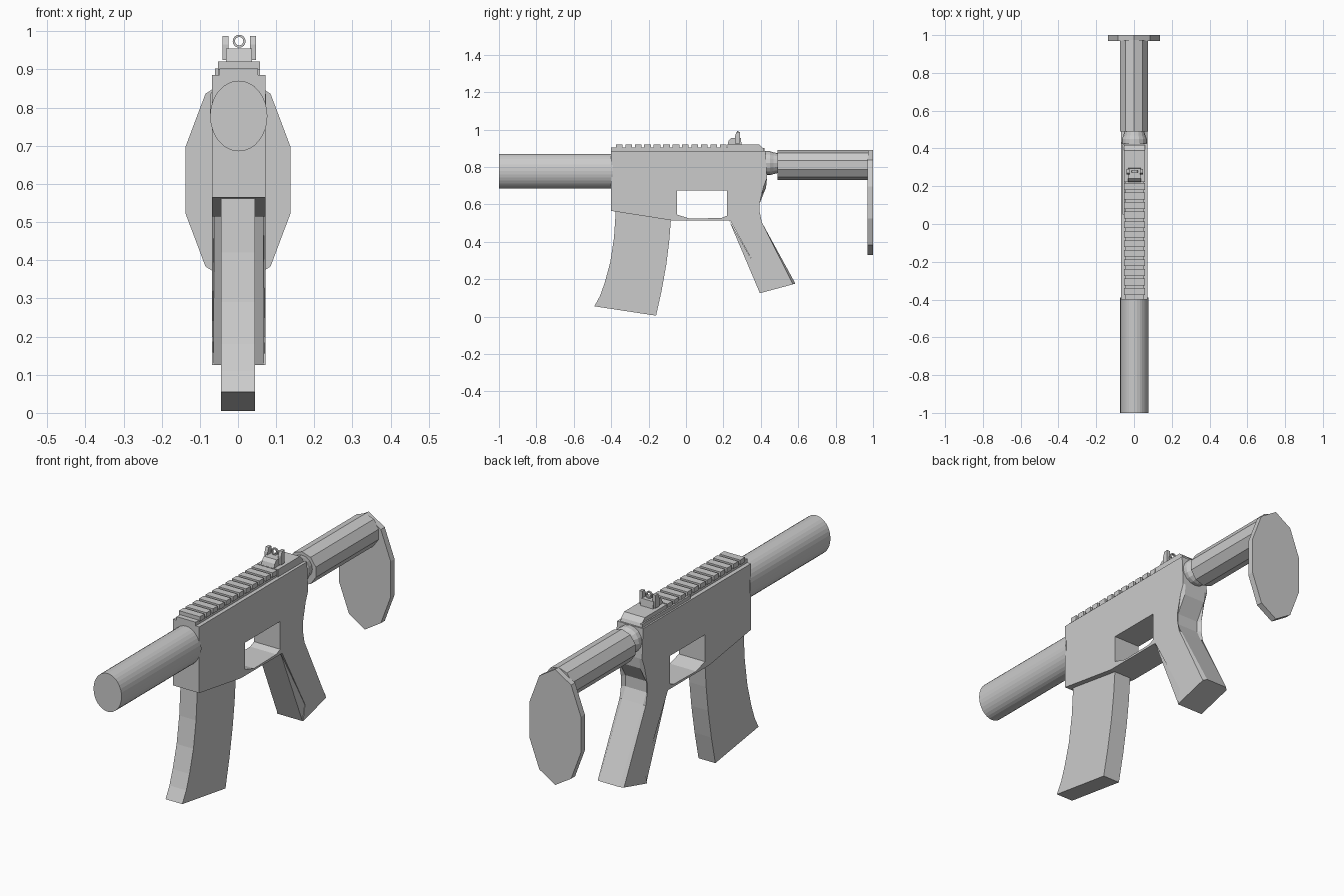
import bpy, bmesh, math
from mathutils import Vector

if "Cube" in bpy.data.objects:
    bpy.data.objects.remove(bpy.data.objects["Cube"])


def finish(bm, name):
    bmesh.ops.recalc_face_normals(bm, faces=bm.faces)
    me = bpy.data.meshes.new(name)
    bm.to_mesh(me)
    bm.free()
    ob = bpy.data.objects.new(name, me)
    bpy.context.collection.objects.link(ob)
    return ob


def prism(name, pts, x0, x1, bevel_span=None, bevel=0.014):
    """Extrude a (y, z) profile along x, optionally chamfering a run of its side edges."""
    bm = bmesh.new()
    a = [bm.verts.new((x0, y, z)) for y, z in pts]
    b = [bm.verts.new((x1, y, z)) for y, z in pts]
    n = len(pts)
    bm.faces.new(a)
    bm.faces.new(b[::-1])
    for i in range(n):
        bm.faces.new((a[i], a[(i + 1) % n], b[(i + 1) % n], b[i]))
    if bevel_span:
        edges = [bm.edges.get((r[i], r[i + 1])) for i in range(*bevel_span) for r in (a, b)]
        bmesh.ops.bevel(bm, geom=edges, offset=bevel, segments=1, affect='EDGES')
    return finish(bm, name)


def box(name, x0, x1, y0, y1, z0, z1):
    return prism(name, [(y0, z0), (y1, z0), (y1, z1), (y0, z1)], x0, x1)


def tube(name, rings, sides, cx, cz):
    """Loft elliptical rings (y, rx, rz) along y, first corner pointing up."""
    bm = bmesh.new()
    loops = []
    for y, rx, rz in rings:
        loops.append([bm.verts.new((cx + rx * math.sin(t), y, cz + rz * math.cos(t)))
                      for t in (2 * math.pi * i / sides for i in range(sides))])
    for p, q in zip(loops, loops[1:]):
        for i in range(sides):
            j = (i + 1) % sides
            bm.faces.new((p[i], p[j], q[j], q[i]))
    bm.faces.new(loops[0])
    bm.faces.new(loops[-1][::-1])
    return finish(bm, name)


# Receiver and grip in one side profile, chamfered down the back
W0, W1 = -0.068, 0.072
body = prism("receiver", [
    (-0.40, 0.565), (-0.40, 0.885), (0.425, 0.885), (0.433, 0.74), (0.428, 0.69),
    (0.38, 0.61), (0.38, 0.556), (0.405, 0.505), (0.585, 0.176), (0.395, 0.125),
    (0.41, 0.20), (0.235, 0.515), (-0.08, 0.515)], W0, W1, (3, 8))

# Trigger opening cut through the receiver
cutter = prism("trigger_opening_cutter", [
    (-0.048, 0.675), (0.22, 0.675), (0.22, 0.54), (0.19, 0.527), (0.02, 0.524),
    (-0.048, 0.545)], -0.2, 0.2)
mod = body.modifiers.new("trigger_opening", 'BOOLEAN')
mod.object = cutter
mod.operation = 'DIFFERENCE'
mod.solver = 'EXACT'
cutter.hide_render = True
cutter.hide_set(True)

# Tapered ridge on the front of the grip
bm = bmesh.new()
for x, y, z in [(0.065, 0.23, 0.515), (0.045, 0.36, 0.21), (0.066, 0.395, 0.125), (0.068, 0.412, 0.20)]:
    for s in (-1, 1):
        bm.verts.new((0.002 + s * x, y, z))
bmesh.ops.convex_hull(bm, input=bm.verts)
finish(bm, "grip_front")

# Curved magazine
prism("magazine", [
    (-0.375, 0.57), (-0.385, 0.42), (-0.405, 0.29), (-0.435, 0.18), (-0.46, 0.11), (-0.49, 0.055),
    (-0.16, 0.005), (-0.13, 0.14), (-0.105, 0.28), (-0.09, 0.40), (-0.08, 0.525)], -0.045, 0.045)

# Barrel
barrel = tube("barrel", [(-1.0, 0.075, 0.0925), (-0.39, 0.075, 0.0925)], 32, 0.002, 0.778)

# Rail base, teeth, rear block and side strip
box("rail_base", -0.048, 0.053, -0.40, 0.23, 0.88, 0.903)
for i in range(12):
    y = -0.375 + i * 0.0505
    box("rail_tooth", -0.053, 0.058, y, y + 0.036, 0.898, 0.921)
prism("rail_rear_block", [(0.222, 0.88), (0.222, 0.921), (0.39, 0.921), (0.412, 0.90), (0.42, 0.88)],
      -0.053, 0.058)
box("side_strip", -0.06, -0.05, 0.05, 0.42, 0.88, 0.902)

# Rear sight: base, two ears and a ring
prism("sight_base", [(0.222, 0.918), (0.228, 0.94), (0.242, 0.955), (0.293, 0.955), (0.297, 0.918)],
      -0.031, 0.037)
for s in (-1, 1):
    xa, xb = sorted((0.003 + s * 0.028, 0.003 + s * 0.044))
    prism("sight_ear", [(0.262, 0.925), (0.262, 0.965), (0.27, 0.988), (0.29, 0.988), (0.29, 0.925)], xa, xb)
bm = bmesh.new()
N = 16
rings = [[bm.verts.new((0.003 + r * math.cos(2 * math.pi * i / N), y, 0.974 + r * math.sin(2 * math.pi * i / N)))
          for i in range(N)] for r, y in ((0.017, 0.272), (0.017, 0.282), (0.011, 0.282), (0.011, 0.272))]
for k in range(4):
    p, q = rings[k], rings[(k + 1) % 4]
    for i in range(N):
        bm.faces.new((p[i], p[(i + 1) % N], q[(i + 1) % N], q[i]))
finish(bm, "sight_ring")

# Stock: collar, ten-sided tube and ten-sided butt plate
tube("stock_collar", [(0.41, 0.066, 0.064), (0.45, 0.066, 0.064), (0.468, 0.058, 0.058),
                      (0.495, 0.052, 0.052)], 16, 0.002, 0.82)
tube("stock_tube", [(0.49, 0.077, 0.08), (0.975, 0.077, 0.08)], 10, 0.0, 0.81)
tube("butt_plate", [(0.97, 0.145, 0.28), (1.0, 0.145, 0.28)], 10, 0.0, 0.61)
